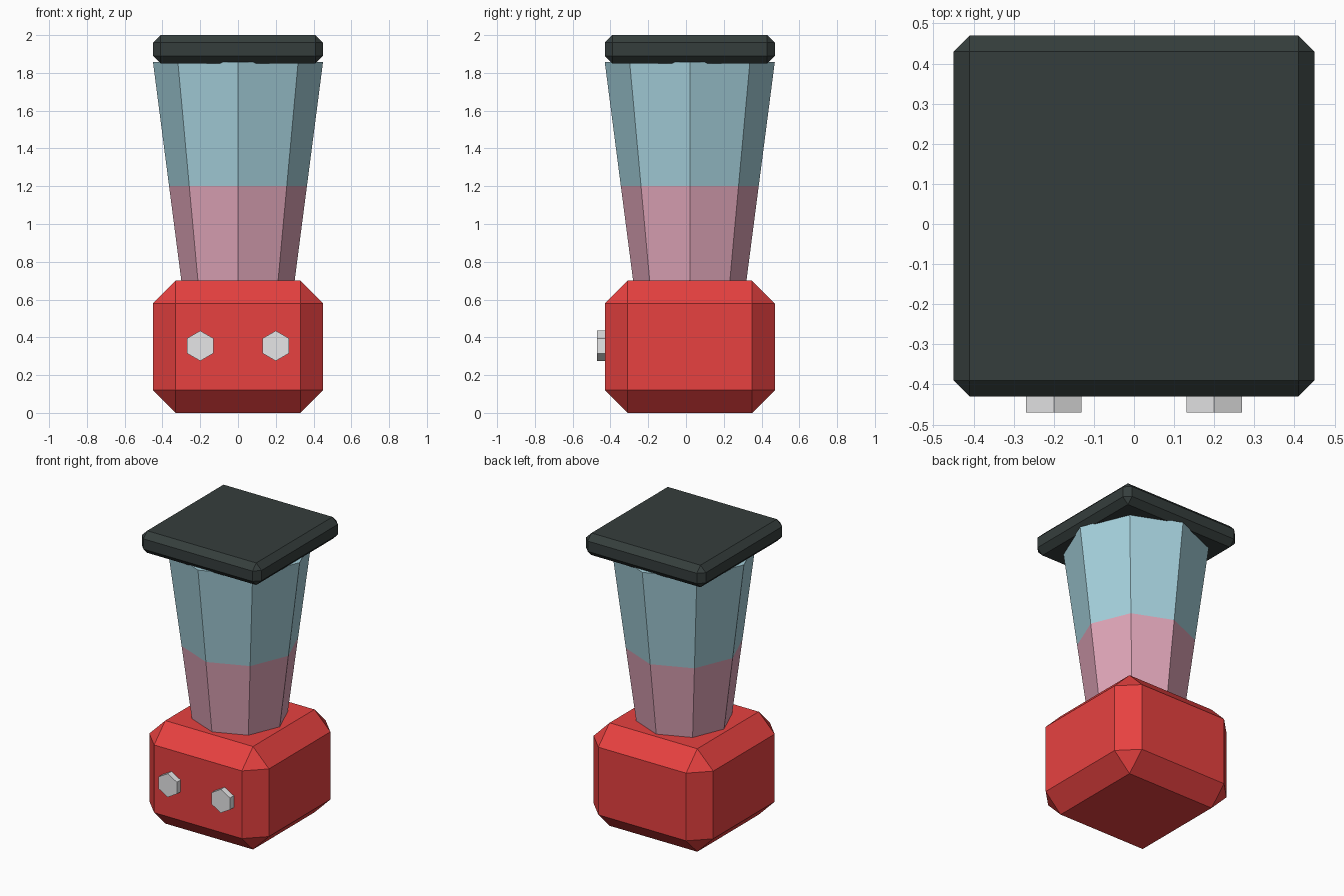
import bpy
import bmesh
import math
from mathutils import Matrix, Vector

default = bpy.data.objects.get("Cube")
if default:
    bpy.data.objects.remove(default, do_unlink=True)

AXIS_Y = 0.02  # the body sits slightly back so the knobs fit in the bounds


def material(name, rgb):
    mat = bpy.data.materials.new(name)
    mat.use_nodes = True
    color = (*rgb, 1.0)
    mat.diffuse_color = color
    mat.node_tree.nodes["Principled BSDF"].inputs["Base Color"].default_value = color
    return mat


def finish(bm, name, *mats):
    mesh = bpy.data.meshes.new(name)
    bm.to_mesh(mesh)
    bm.free()
    for mat in mats:
        mesh.materials.append(mat)
    obj = bpy.data.objects.new(name, mesh)
    bpy.context.collection.objects.link(obj)
    return obj


def chamfered_box(name, width, bottom, top, chamfer, mat):
    bm = bmesh.new()
    bmesh.ops.create_cube(bm, size=1)
    bmesh.ops.scale(bm, vec=(width, width, top - bottom), verts=bm.verts)
    bmesh.ops.translate(bm, vec=(0, AXIS_Y, (top + bottom) / 2), verts=bm.verts)
    bmesh.ops.bevel(bm, geom=bm.edges[:], offset=chamfer, segments=1,
                    affect='EDGES', profile=0.5)
    return finish(bm, name, mat)


red = material("red", (0.8, 0.053, 0.051))
charcoal = material("charcoal", (0.036, 0.048, 0.046))
glass_blue = material("pale blue", (0.38, 0.64, 0.72))
drink_pink = material("pink", (0.74, 0.375, 0.48))
silver = material("light grey", (0.79, 0.79, 0.8))

# Motor base and lid
chamfered_box("motor_base", 0.9, 0.0, 0.7, 0.12, red)
chamfered_box("lid", 0.9, 1.85, 2.0, 0.04, charcoal)

# Eight-sided flaring jug, cut at the fill level
BOTTOM, TOP, FILL = 0.7, 1.857, 1.2
bm = bmesh.new()
bmesh.ops.create_cone(bm, cap_ends=True, segments=8, radius1=0.3, radius2=0.45,
                      depth=TOP - BOTTOM,
                      matrix=Matrix.Translation((0, AXIS_Y, (TOP + BOTTOM) / 2)))
bmesh.ops.bisect_plane(bm, geom=bm.verts[:] + bm.edges[:] + bm.faces[:],
                       plane_co=Vector((0, 0, FILL)), plane_no=Vector((0, 0, 1)))
for face in bm.faces:
    face.material_index = int(face.calc_center_median().z < FILL)
finish(bm, "jug", glass_blue, drink_pink)

# Hexagonal knobs on the front, one corner pointing up
for side, x in (("right", -0.2), ("left", 0.2)):
    bm = bmesh.new()
    bmesh.ops.create_cone(bm, cap_ends=True, segments=6, radius1=0.08, radius2=0.08,
                          depth=0.08)
    top_angle = max(math.atan2(v.co.y, v.co.x) for v in bm.verts)
    turn = Matrix.Rotation(math.pi / 2 - top_angle, 4, 'Z')
    place = Matrix.Translation((x, -0.43, 0.355)) @ Matrix.Rotation(math.pi / 2, 4, 'X')
    bmesh.ops.transform(bm, matrix=place @ turn, verts=bm.verts)
    finish(bm, side + "_knob", silver)
